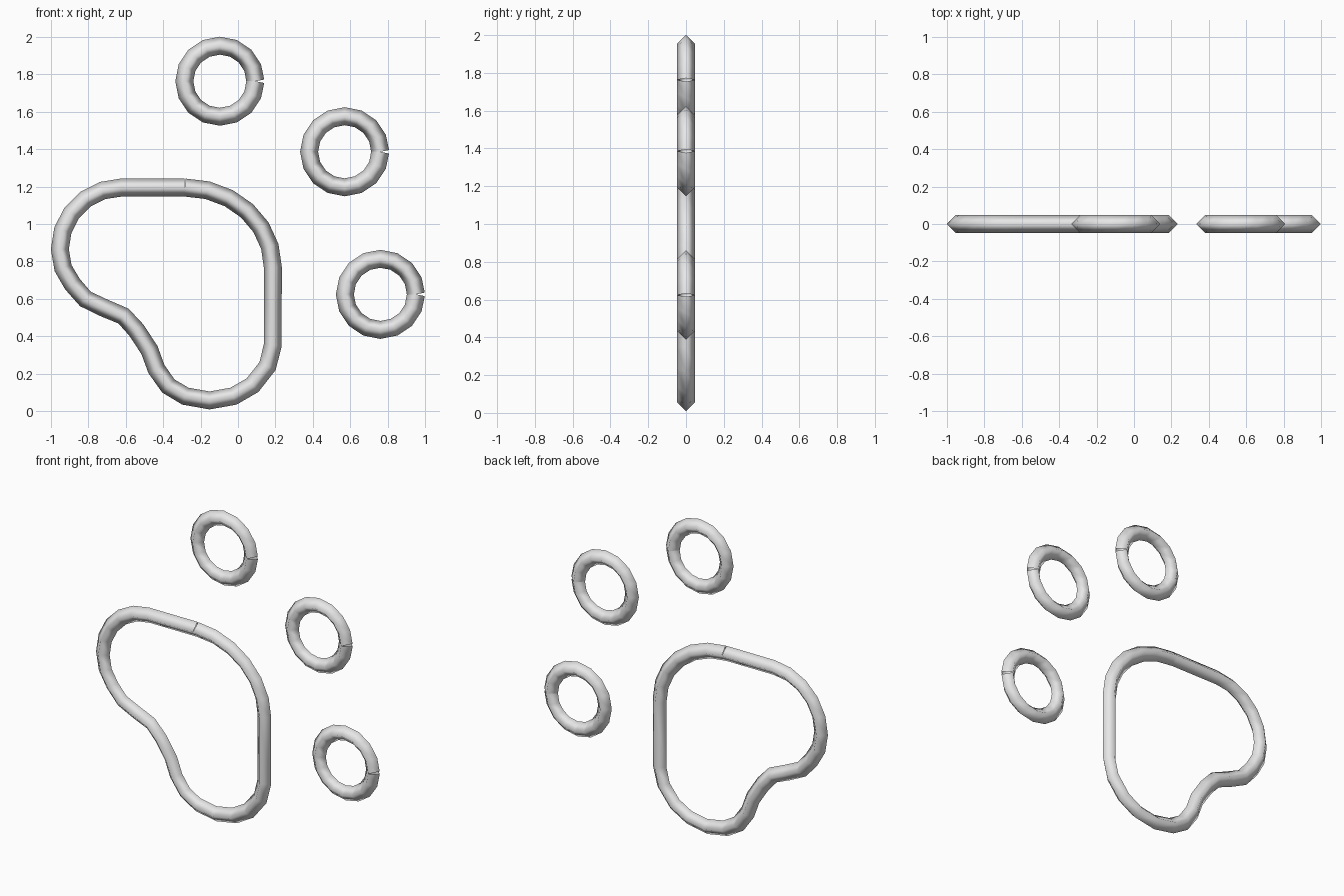
import bpy, bmesh, math
from mathutils import Vector

if "Cube" in bpy.data.objects:
    bpy.data.objects.remove(bpy.data.objects["Cube"])

TUBE = 0.048  # half width of the four-sided tube

grey = bpy.data.materials.new("light_grey")
grey.diffuse_color = (0.8, 0.8, 0.8, 1)
grey.use_nodes = True
grey.node_tree.nodes["Principled BSDF"].inputs["Base Color"].default_value = grey.diffuse_color


def arc(cx, cz, rx, rz, start, end, n):
    """Points along an ellipse arc in the xz plane, angles in degrees."""
    pts = []
    for i in range(n + 1):
        a = math.radians(start + (end - start) * i / n)
        pts.append((cx + rx * math.cos(a), cz + rz * math.sin(a)))
    return pts


def tube(name, path):
    """Sweep a diamond section along an open path whose ends meet."""
    pts = [Vector(p) for p in path]
    dirs = [(b - a).normalized() for a, b in zip(pts, pts[1:])]
    bm = bmesh.new()
    rows = []
    for i, p in enumerate(pts):
        d = (dirs[max(i - 1, 0)] + dirs[min(i, len(dirs) - 1)]).normalized()
        nx, nz = -d.y * TUBE, d.x * TUBE
        rows.append([bm.verts.new(c) for c in (
            (p.x + nx, 0, p.y + nz), (p.x, TUBE, p.y),
            (p.x - nx, 0, p.y - nz), (p.x, -TUBE, p.y))])
    for a, b in zip(rows, rows[1:]):
        for k in range(4):
            j = (k + 1) % 4
            bm.faces.new((a[k], a[j], b[j], b[k])).smooth = True
    bmesh.ops.recalc_face_normals(bm, faces=bm.faces)
    me = bpy.data.meshes.new(name)
    bm.to_mesh(me)
    bm.free()
    me.materials.append(grey)
    bpy.context.collection.objects.link(bpy.data.objects.new(name, me))


# Three round toe rings, each with a seam on the right
for i, (x, z) in enumerate([(-0.097, 1.763), (0.57, 1.386), (0.761, 0.624)]):
    tube(f"toe_ring_{i + 1}", arc(x, z, 0.19, 0.19, 0, 360, 16))

# Large pad outline: top right curve, straight side, bottom, notch, left curve
pad = arc(-0.285, 0.77, 0.471, 0.425, 90, 0, 6)
pad += [(0.186, 0.353), (0.158, 0.241), (0.078, 0.139), (-0.024, 0.08),
        (-0.152, 0.057), (-0.281, 0.08), (-0.372, 0.134), (-0.436, 0.225),
        (-0.473, 0.326), (-0.543, 0.433), (-0.612, 0.508), (-0.714, 0.551),
        (-0.815, 0.599), (-0.885, 0.679), (-0.935, 0.765)]
pad += arc(-0.622, 0.865, 0.33, 0.33, 180, 90, 5)
pad.append((-0.285, 1.195))
tube("main_pad", pad)
